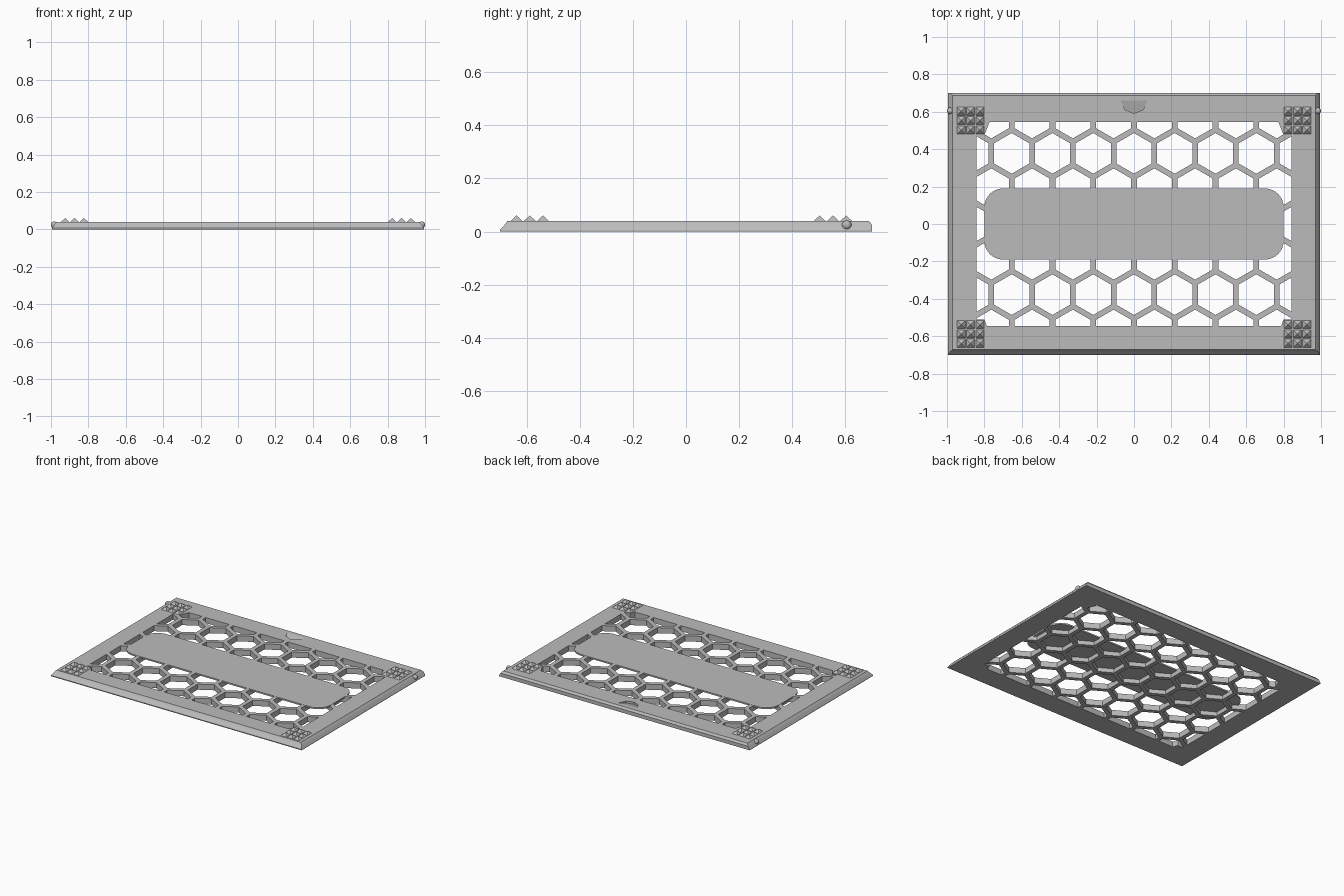
import bpy, bmesh
from math import cos, sin, pi, sqrt
from mathutils import Matrix, Vector

cube = bpy.data.objects.get("Cube")
if cube:
    bpy.data.objects.remove(cube)

TOP = 0.04
WIN_X, WIN_Y = 0.843, 0.546

grey = bpy.data.materials.new("light grey plastic")
grey.use_nodes = True
colour = (0.5, 0.5, 0.5, 1)
grey.diffuse_color = colour
grey.node_tree.nodes["Principled BSDF"].inputs["Base Color"].default_value = colour


def make_object(name, bm):
    bmesh.ops.recalc_face_normals(bm, faces=bm.faces)
    mesh = bpy.data.meshes.new(name)
    bm.to_mesh(mesh)
    bm.free()
    mesh.materials.append(grey)
    obj = bpy.data.objects.new(name, mesh)
    bpy.context.collection.objects.link(obj)
    return obj


def extrude_all(bm, height):
    ext = bmesh.ops.extrude_face_region(bm, geom=bm.faces[:])
    verts = [g for g in ext["geom"] if isinstance(g, bmesh.types.BMVert)]
    bmesh.ops.translate(bm, verts=verts, vec=(0, 0, height))


def prism(name, points, z0, z1):
    bm = bmesh.new()
    bm.faces.new([bm.verts.new((x, y, z0)) for x, y in points])
    extrude_all(bm, z1 - z0)
    return make_object(name, bm)


# Frame slab: bevelled front and sides, small bevel at the back
def rect(x, front, back, z):
    return [(-x, front, z), (x, front, z), (x, back, z), (-x, back, z)]


bm = bmesh.new()
levels = [rect(0.995, -0.7, 0.7, 0), rect(0.995, -0.7, 0.7, 0.006),
          rect(0.982, -0.682, 0.7, 0.026), rect(0.97, -0.672, 0.688, TOP)]
rings = [[bm.verts.new(p) for p in level] for level in levels]
for low, high in zip(rings, rings[1:]):
    for i in range(4):
        j = (i + 1) % 4
        bm.faces.new((low[i], low[j], high[j], high[i]))
bm.faces.new(rings[0])
bm.faces.new(rings[-1])
frame = make_object("honeycomb_frame", bm)

# Honeycomb cutter: hexagons trimmed to the window, then extruded
PITCH, WALL = 0.218, 0.03
radius = (PITCH - WALL) / sqrt(3)
bm = bmesh.new()
for row in range(-3, 4):
    for col in range(-5, 6):
        cx = (col + 0.5 * (row % 2)) * PITCH
        cy = row * PITCH * sqrt(3) / 2
        bm.faces.new([bm.verts.new((cx + radius * sin(k * pi / 3),
                                    cy + radius * cos(k * pi / 3), -0.05))
                      for k in range(6)])
for normal, dist in (((1, 0, 0), WIN_X), ((-1, 0, 0), WIN_X),
                     ((0, 1, 0), WIN_Y), ((0, -1, 0), WIN_Y)):
    n = Vector(normal)
    bmesh.ops.bisect_plane(bm, geom=bm.verts[:] + bm.edges[:] + bm.faces[:],
                           plane_co=n * dist, plane_no=n, clear_outer=True)
extrude_all(bm, 0.15)

# Finger notch cutter: floor slopes down from the back edge
outline = [(-0.072, 0.66), (-0.048, 0.61), (0, 0.592), (0.048, 0.61), (0.072, 0.66)]
notch = [bm.verts.new((x, y, TOP - 0.25 * (0.66 - y))) for x, y in outline]
notch += [bm.verts.new((x, y, TOP + 0.02)) for x, y in outline]
bmesh.ops.convex_hull(bm, input=notch)
cutter = make_object("opening_cutter", bm)
cutter.hide_render = True
cutter.hide_viewport = True

cut = frame.modifiers.new("openings", "BOOLEAN")
cut.operation = "DIFFERENCE"
cut.solver = "EXACT"
cut.object = cutter

# Rounded centre panel closing the top of the middle cells
points = []
PX, PY, PR = 0.8, 0.19, 0.1
for quarter, (sx, sy) in enumerate(((1, 1), (-1, 1), (-1, -1), (1, -1))):
    for k in range(9):
        a = (quarter + k / 8) * pi / 2
        points.append((sx * (PX - PR) + PR * cos(a), sy * (PY - PR) + PR * sin(a)))
prism("centre_panel", points, TOP - 0.01, TOP + 0.0005)

for sx, side in ((1, "left"), (-1, "right")):
    for pad_y, inner, end in ((0.553, 0.475, "back"), (-0.588, -0.51, "front")):
        # Corner gusset under each grip pad
        sy = 1 if pad_y > 0 else -1
        edge = 0.77 if sy > 0 else 0.785
        prism(f"{end}_{side}_gusset",
              [(sx * 0.85, inner), (sx * 0.8, inner),
               (sx * edge, sy * 0.55), (sx * 0.85, sy * 0.55)], 0, TOP)

        # Grip pad of nine small pyramids
        bm = bmesh.new()
        for i in (-1, 0, 1):
            for j in (-1, 0, 1):
                place = Matrix.Translation((sx * 0.874 + i * 0.05, pad_y + j * 0.05, TOP + 0.01))
                bmesh.ops.create_cone(bm, cap_ends=True, segments=4, radius1=0.0225 * sqrt(2),
                                      radius2=0, depth=0.021,
                                      matrix=place @ Matrix.Rotation(pi / 4, 4, "Z"))
        make_object(f"{end}_{side}_grip_pad", bm)

    # Snap nub on the side bevel
    bm = bmesh.new()
    bmesh.ops.create_uvsphere(bm, u_segments=16, v_segments=10, radius=0.018,
                              matrix=Matrix.Translation((sx * 0.982, 0.605, 0.024)))
    nub = make_object(f"{side}_snap_nub", bm)
    for poly in nub.data.polygons:
        poly.use_smooth = True
